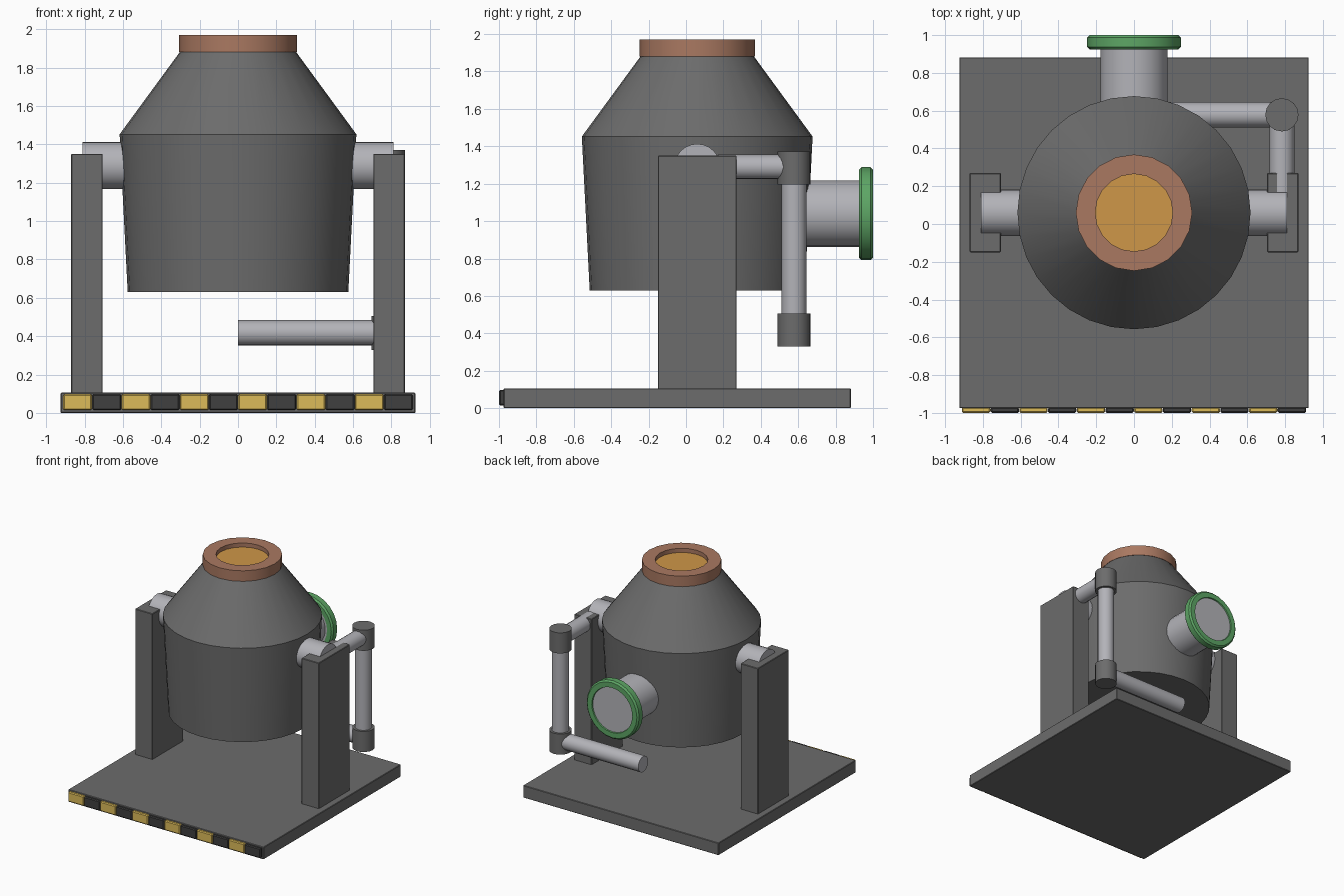
import bpy
import bmesh
from math import pi, radians
from mathutils import Matrix, Vector

cube = bpy.data.objects.get("Cube")
if cube:
    bpy.data.objects.remove(cube, do_unlink=True)


def material(name, r, g, b):
    m = bpy.data.materials.new(name)
    m.use_nodes = True
    m.diffuse_color = (r, g, b, 1)
    for node in m.node_tree.nodes:
        if node.type == 'BSDF_PRINCIPLED':
            node.inputs["Base Color"].default_value = (r, g, b, 1)
    return m


DARK = material("dark grey steel", 0.15, 0.15, 0.15)
LIGHT = material("light grey pipe", 0.45, 0.45, 0.48)
COPPER = material("copper rim", 0.40, 0.19, 0.12)
MELT = material("orange melt", 0.62, 0.31, 0.065)
GREEN = material("green flange", 0.11, 0.38, 0.13)
YELLOW = material("hazard yellow", 0.72, 0.50, 0.10)
BLACK = material("hazard black", 0.05, 0.05, 0.05)


def finish(bm, name, mat, smooth=True):
    bmesh.ops.recalc_face_normals(bm, faces=bm.faces)
    mesh = bpy.data.meshes.new(name)
    bm.to_mesh(mesh)
    bm.free()
    mesh.materials.append(mat)
    obj = bpy.data.objects.new(name, mesh)
    bpy.context.collection.objects.link(obj)
    if smooth:
        bpy.ops.object.select_all(action='DESELECT')
        obj.select_set(True)
        bpy.context.view_layer.objects.active = obj
        bpy.ops.object.shade_smooth_by_angle(angle=radians(30))
    return obj


def box(name, mat, low, high, bevel=0.004):
    low, high = Vector(low), Vector(high)
    bm = bmesh.new()
    bmesh.ops.create_cube(bm, size=1)
    bmesh.ops.scale(bm, vec=high - low, verts=bm.verts)
    bmesh.ops.translate(bm, vec=(low + high) / 2, verts=bm.verts)
    bmesh.ops.bevel(bm, geom=bm.edges[:], offset=bevel, segments=1, affect='EDGES')
    return finish(bm, name, mat, smooth=False)


def pipe(name, mat, start, end, radius, sides=16):
    start, end = Vector(start), Vector(end)
    axis = end - start
    turn = axis.to_track_quat('Z', 'Y').to_matrix().to_4x4()
    bm = bmesh.new()
    bmesh.ops.create_cone(bm, cap_ends=True, segments=sides, radius1=radius,
                          radius2=radius, depth=axis.length,
                          matrix=Matrix.Translation((start + end) / 2) @ turn)
    return finish(bm, name, mat)


def lathe(name, mat, profile, sides, place, closed=False):
    """Spin (radius, height) points about z, then place the result."""
    bm = bmesh.new()
    verts = [bm.verts.new((r, 0, z)) for r, z in profile]
    edges = [bm.edges.new(pair) for pair in zip(verts, verts[1:])]
    if closed:
        edges.append(bm.edges.new((verts[-1], verts[0])))
    bmesh.ops.spin(bm, geom=verts + edges, cent=(0, 0, 0), axis=(0, 0, 1),
                   angle=2 * pi, steps=sides, use_merge=True)
    bmesh.ops.remove_doubles(bm, verts=bm.verts, dist=0.0001)
    bmesh.ops.transform(bm, matrix=place, verts=bm.verts)
    return finish(bm, name, mat)


CY = 0.06       # vessel centre line
AXLE_Z = 1.29   # tilt axle height
on_axis = Matrix.Translation((0, CY, 0))

# Base plate and hazard stripes
box("base_plate", DARK, (-0.925, -0.975, 0), (0.925, 0.882, 0.105))
count, width = 12, 0.152
for i in range(count):
    x = (i - count / 2) * width
    box(f"hazard_stripe_{i + 1}", BLACK if i % 2 else YELLOW,
        (x + 0.001, -1, 0.014), (x + width - 0.001, -0.97, 0.098), bevel=0.007)

# Support posts and axles, mirrored left and right
for side, s in (("left", 1), ("right", -1)):
    xs = sorted((s * 0.705, s * 0.87))
    box(f"{side}_post", DARK, (xs[0], CY - 0.21, 0.1), (xs[1], CY + 0.21, 1.35))
    pipe(f"{side}_axle", LIGHT, (s * 0.5, CY, AXLE_Z), (s * 0.81, CY, AXLE_Z), 0.123, 24)

# Vessel: tapered pot with conical shoulder
lathe("vessel", DARK, [(0, 0.63), (0.575, 0.63), (0.617, 1.452), (0.30, 1.885), (0, 1.885)],
      32, on_axis)

# Mouth rim and its contents
lathe("mouth_rim", COPPER, [(0.205, 1.88), (0.308, 1.88), (0.308, 1.97), (0.205, 1.97)],
      20, on_axis, closed=True)
pipe("melt_surface", MELT, (0, CY, 1.88), (0, CY, 1.935), 0.207, 20)

# Rear outlet with flange
PORT_Z = 1.04
pipe("rear_outlet", LIGHT, (0, 0.5, PORT_Z), (0, 0.93, PORT_Z), 0.178, 24)
pipe("outlet_cover", LIGHT, (0, 0.925, PORT_Z), (0, 0.99, PORT_Z), 0.195, 24)
to_back = Matrix.Translation((0, 0, PORT_Z)) @ Matrix.Rotation(-pi / 2, 4, 'X')
lathe("outlet_flange", GREEN,
      [(0.17, 0.925), (0.235, 0.925), (0.248, 0.938), (0.248, 0.987), (0.235, 1.0), (0.192, 1.0)],
      24, to_back, closed=True)

# Side pipework: axle feed, riser, lower run and two couplings
PX, PY, LOW_Z = 0.783, 0.578, 0.417
pipe("axle_feed_pipe", LIGHT, (PX, 0.17, AXLE_Z), (PX, PY, AXLE_Z), 0.066)
pipe("riser_pipe", LIGHT, (PX, PY, LOW_Z), (PX, PY, AXLE_Z), 0.067)
pipe("lower_pipe", LIGHT, (0, PY, LOW_Z), (PX, PY, LOW_Z), 0.067)
for name, z in (("upper_coupling", 1.283), ("lower_coupling", LOW_Z)):
    pipe(name, DARK, (PX, PY, z - 0.088), (PX, PY, z + 0.088), 0.088)
